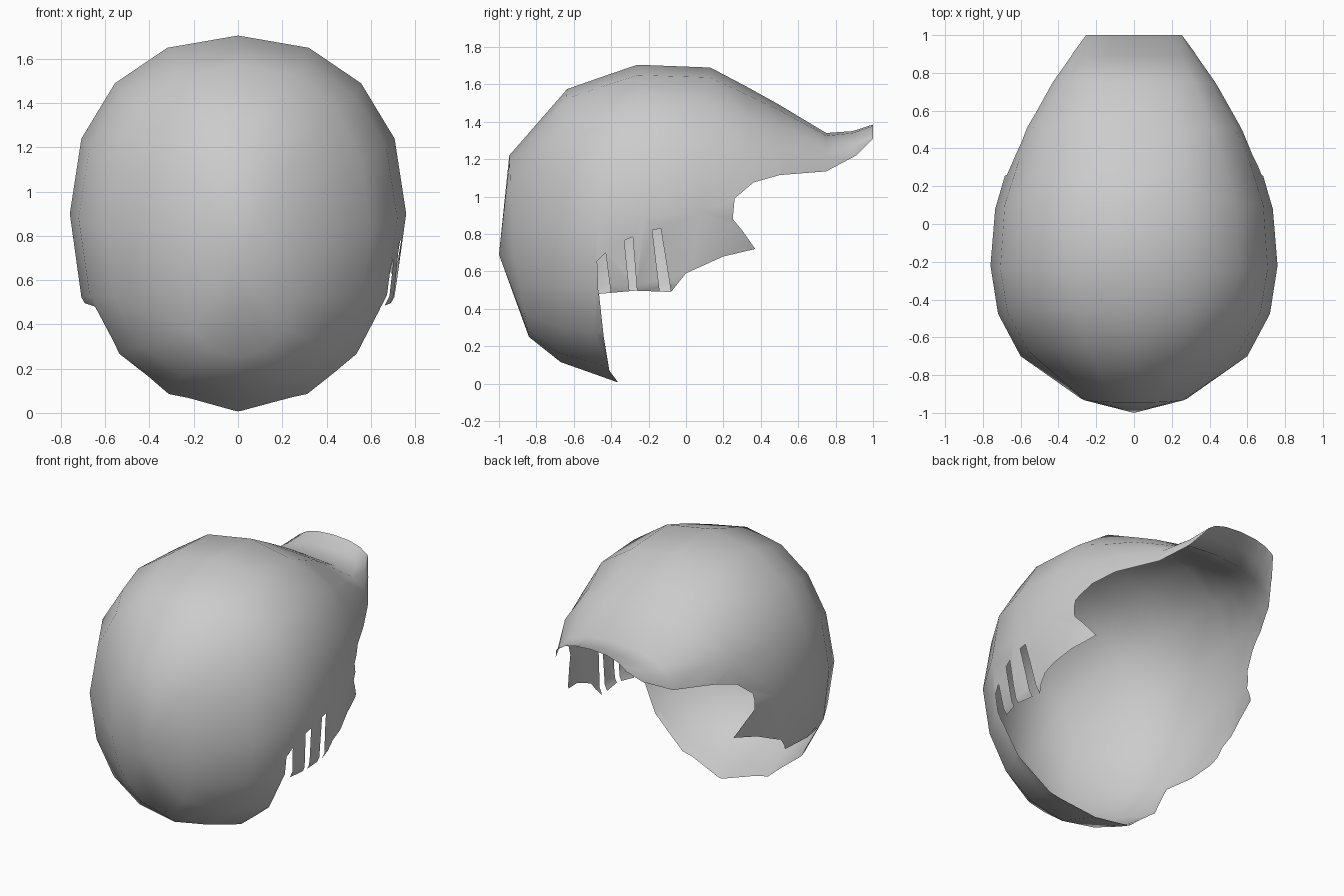
import bpy, bmesh
from math import sin, cos, pi, copysign

cube = bpy.data.objects.get("Cube")
if cube:
    bpy.data.objects.remove(cube, do_unlink=True)


def flat_material(name, value):
    mat = bpy.data.materials.new(name)
    mat.use_nodes = True
    color = (value, value, value, 1)
    mat.diffuse_color = color
    mat.node_tree.nodes["Principled BSDF"].inputs["Base Color"].default_value = color
    return mat


def add_object(name, bm, mat):
    bmesh.ops.recalc_face_normals(bm, faces=bm.faces[:])
    mesh = bpy.data.meshes.new(name)
    bm.to_mesh(mesh)
    bm.free()
    mesh.materials.append(mat)
    obj = bpy.data.objects.new(name, mesh)
    bpy.context.collection.objects.link(obj)
    return obj


def prism(name, outline, x0, x1, mat):
    """Extrude a side outline of (y, z) points along x."""
    bm = bmesh.new()
    a = [bm.verts.new((x0, y, z)) for y, z in outline]
    b = [bm.verts.new((x1, y, z)) for y, z in outline]
    bm.faces.new(a)
    bm.faces.new(b[::-1])
    for i in range(len(a)):
        j = (i + 1) % len(a)
        bm.faces.new((a[i], a[j], b[j], b[i]))
    obj = add_object(name, bm, mat)
    obj.hide_render = True
    return obj


grey = flat_material("plain grey", 0.6)
cut_mat = flat_material("cut wall", 0.1)

# Rings from face to tail: top (y, z), widest side (x, y, z), bottom (y, z)
RINGS = [
    ((-.945, 1.22), (.28, -.925, .72), (-.84, .25)),
    ((-.635, 1.575), (.60, -.70, .82), (-.67, .115)),
    ((-.45, 1.64), (.72, -.475, .88), (-.50, .055)),
    ((-.26, 1.705), (.76, -.22, .90), (-.36, .005)),
    ((.13, 1.69), (.735, .08, .92), (.08, .02)),
    ((.32, 1.59), (.65, .37, .95), (.34, .3)),
    ((.50, 1.49), (.575, .51, 1.08), (.52, .75)),
    ((.75, 1.34), (.435, .75, 1.12), (.75, .95)),
    ((.89, 1.35), (.335, .89, 1.20), (.89, 1.10)),
    ((1.03, 1.395), (.25, 1.03, 1.29), (1.03, 1.20)),
]
SIDES = 16


def rounded(v):
    return copysign(abs(v) ** 0.9, v) if abs(v) > 1e-6 else 0.0


# Closed head volume
bm = bmesh.new()
loops = []
for top, (w, ys, zs), bottom in RINGS:
    loop = []
    for k in range(SIDES):
        s, c = rounded(sin(2 * pi * k / SIDES)), rounded(cos(2 * pi * k / SIDES))
        ey, ez = top if c > 0 else bottom
        loop.append(bm.verts.new((w * s, ys + (ey - ys) * abs(c), zs + (ez - zs) * abs(c))))
    loops.append(loop)
pole = bm.verts.new((0, -1, .69))
for k in range(SIDES):
    n = (k + 1) % SIDES
    bm.faces.new((pole, loops[0][k], loops[0][n]))
    for a, b in zip(loops, loops[1:]):
        bm.faces.new((a[k], b[k], b[n], a[n]))
bm.faces.new(loops[-1])
shell = add_object("head_shell", bm, grey)

# Open underside and back, with the pointed cheek and chin rim
opening = [(1, 1.6), (1, 1.31), (.91, 1.22), (.75, 1.135), (.5, 1.115), (.36, 1.075),
           (.26, .99), (.25, .88), (.30, .82), (.37, .72), (.2, .68), (0, .59),
           (-.08, .49), (-.27, .497), (-.465, .48), (-.44, .25), (-.41, .07),
           (-.365, .01), (-.365, -.3), (1.2, -.3), (1.2, 1.6)]
cutters = [prism("opening_cutter", opening, -1.3, 1.3, cut_mat)]

# Slots on one cheek only
slots = [[(-.475, .655), (-.43, .70), (-.40, .47), (-.468, .47)],
         [(-.33, .765), (-.285, .785), (-.26, .47), (-.30, .47)],
         [(-.18, .82), (-.135, .83), (-.077, .47), (-.138, .47)]]
for i, outline in enumerate(slots):
    cutters.append(prism(f"slot_cutter_{i + 1}", outline, .3, 1.2, cut_mat))

for cutter in cutters:
    mod = shell.modifiers.new(cutter.name, "BOOLEAN")
    mod.operation = "DIFFERENCE"
    mod.solver = "EXACT"
    mod.material_mode = "TRANSFER"
    mod.object = cutter
bpy.context.view_layer.update()
cut_mesh = bpy.data.meshes.new_from_object(
    shell.evaluated_get(bpy.context.evaluated_depsgraph_get()))
shell.modifiers.clear()

# Remove the cut walls so only the thin outer skin stays
wall_slots = {i for i, m in enumerate(cut_mesh.materials) if m and m.name.startswith("cut wall")}
bm = bmesh.new()
bm.from_mesh(cut_mesh)
walls = [f for f in bm.faces if f.material_index in wall_slots]
bmesh.ops.delete(bm, geom=walls, context="FACES")
for f in bm.faces:
    f.material_index = 0
    f.smooth = True
bm.to_mesh(cut_mesh)
bm.free()
cut_mesh.materials.clear()
cut_mesh.materials.append(grey)
shell.data = cut_mesh
for cutter in cutters:
    bpy.data.objects.remove(cutter, do_unlink=True)
bpy.data.materials.remove(cut_mat)
